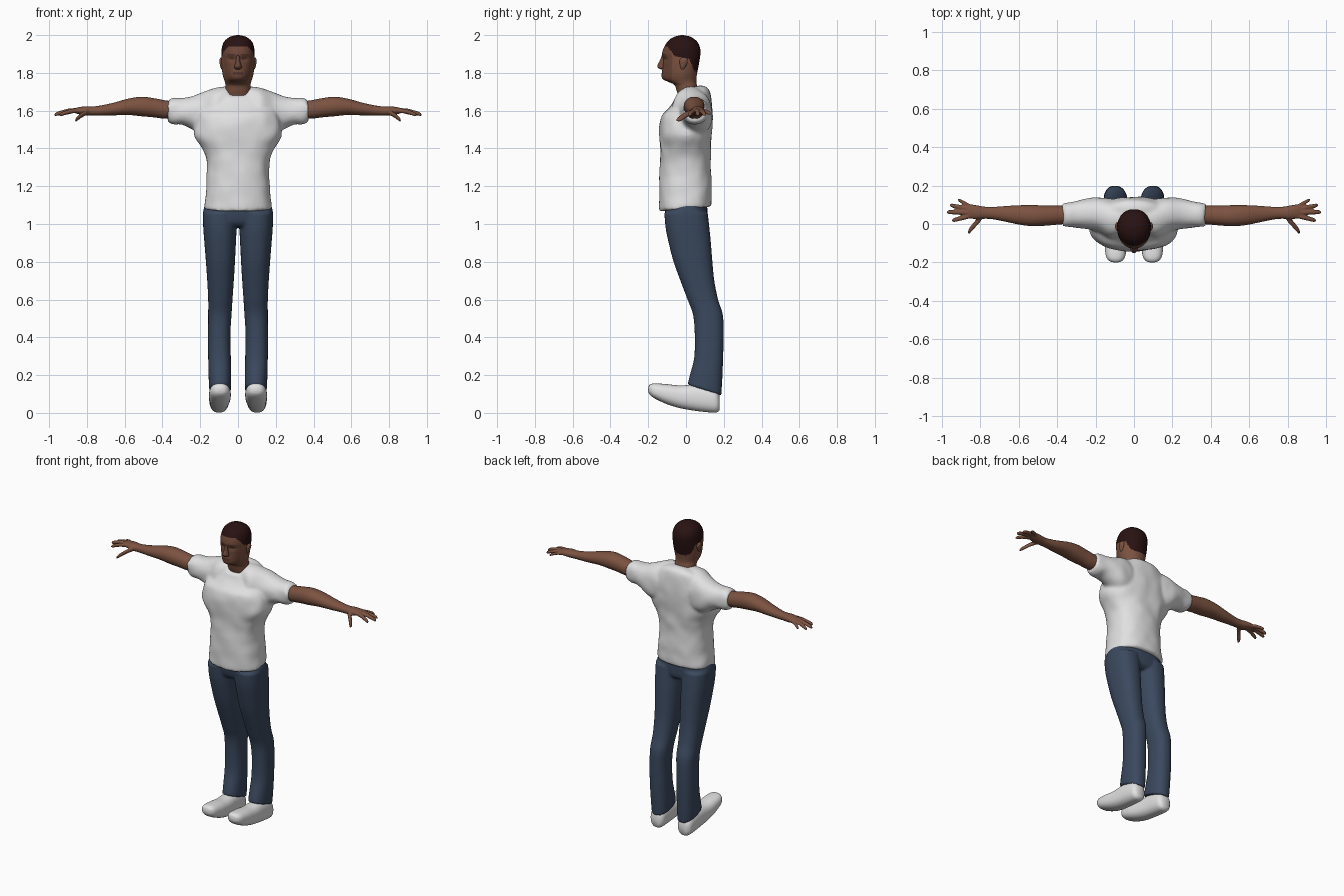
import bpy, bmesh, math
from mathutils import Vector, noise


def material(name, rgb):
    m = bpy.data.materials.new(name)
    m.diffuse_color = (*rgb, 1)
    return m


SKIN = material("skin", (0.20, 0.085, 0.052))
FACE = material("face skin", (0.15, 0.062, 0.038))
DARK = material("brow and lip brown", (0.085, 0.034, 0.024))
HAIR = material("dark hair", (0.022, 0.006, 0.006))
WHITE = material("white cotton", (0.75, 0.75, 0.75))
SHOE = material("white leather", (0.76, 0.76, 0.76))
DENIM = material("blue denim", (0.043, 0.066, 0.112))


def smooth(t):
    t = max(0.0, min(1.0, t))
    return t * t * (3 - 2 * t)


def spline(rows, steps):
    """Catmull-Rom interpolation of station rows."""
    out = []
    for i in range(len(rows) - 1):
        quad = (rows[max(i - 1, 0)], rows[i], rows[i + 1], rows[min(i + 2, len(rows) - 1)])
        for k in range(steps):
            t = k / steps
            out.append([0.5 * (2 * b + (c - a) * t + (2 * a - 5 * b + 4 * c - d) * t * t
                               + (3 * b - a - 3 * c + d) * t ** 3) for a, b, c, d in zip(*quad)])
    return out + [list(rows[-1])]


def loft(bm, axis, rows, side=1, n=32, steps=5, power=2.0, tweak=None):
    """Skin oval sections; row = (position, u min, u max, v min, v max)."""
    rings = []
    for t, u0, u1, v0, v1 in spline(rows, steps):
        ring = []
        for k in range(n):
            a = math.tau * k / n
            c, s = math.cos(a), math.sin(a)
            u = (u0 + u1) / 2 + (u1 - u0) / 2 * math.copysign(abs(c) ** (2 / power), c)
            v = (v0 + v1) / 2 + (v1 - v0) / 2 * math.copysign(abs(s) ** (2 / power), s)
            p = Vector({'x': (t, u, v), 'y': (u, t, v), 'z': (u, v, t)}[axis])
            if tweak:
                p = tweak(p)
            p.x *= side
            ring.append(bm.verts.new(p))
        rings.append(ring)
    for a, b in zip(rings, rings[1:]):
        for k in range(n):
            bm.faces.new((a[k], a[(k + 1) % n], b[(k + 1) % n], b[k]))
    bm.faces.new(rings[0])
    bm.faces.new(rings[-1])


def finish(bm, name, mats, voxel=0, relax=0):
    bmesh.ops.recalc_face_normals(bm, faces=bm.faces)
    for f in bm.faces:
        f.smooth = True
    me = bpy.data.meshes.new(name)
    bm.to_mesh(me)
    bm.free()
    for m in mats:
        me.materials.append(m)
    ob = bpy.data.objects.new(name, me)
    bpy.context.collection.objects.link(ob)
    if voxel:
        r = ob.modifiers.new("blend", 'REMESH')
        r.mode, r.voxel_size, r.use_smooth_shade = 'VOXEL', voxel, True
        s = ob.modifiers.new("relax", 'SMOOTH')
        s.factor, s.iterations = 0.5, relax
    return ob


# T-shirt: torso and sleeves blended together, with light creases
def crease(p):
    q = p + noise.noise_vector(p * 13) * 0.006
    q.z = p.z
    return q


def torso_shape(p):
    q = crease(p)
    q.z += 0.5 * (p.y - 0.02) * smooth((p.z - 1.56) / 0.14)
    q.z += 0.09 * p.y * smooth((1.2 - p.z) / 0.1)
    return q


bm = bmesh.new()
loft(bm, 'z', [(1.08, -.175, .175, -.138, .132), (1.10, -.178, .178, -.142, .135),
               (1.20, -.168, .168, -.142, .135), (1.33, -.166, .166, -.138, .13),
               (1.40, -.19, .19, -.138, .132), (1.47, -.232, .232, -.142, .136),
               (1.54, -.225, .225, -.138, .14), (1.60, -.205, .205, -.12, .14),
               (1.66, -.165, .165, -.09, .125), (1.69, -.12, .12, -.07, .10),
               (1.71, -.078, .078, -.06, .068)], n=64, power=2.4, tweak=torso_shape)
for side in (-1, 1):
    loft(bm, 'x', [(.05, -.06, .115, 1.45, 1.73), (.12, -.075, .13, 1.45, 1.722),
                   (.19, -.04, .14, 1.47, 1.697), (.25, -.025, .13, 1.505, 1.675),
                   (.30, -.02, .118, 1.527, 1.667), (.345, -.016, .112, 1.527, 1.668),
                   (.372, -.012, .106, 1.542, 1.656)], side, power=2.2, tweak=crease)
finish(bm, "t_shirt", [WHITE], 0.01, 3)


# Trousers: hips and two legs, cuffs sloping down to the heel
def cuff(p):
    p.z -= 0.33 * (p.y - 0.1) * smooth((0.3 - p.z) / 0.16)
    return p


bm = bmesh.new()
loft(bm, 'z', [(.985, -.12, .12, -.075, .085), (1.01, -.165, .165, -.10, .11),
               (1.07, -.184, .184, -.113, .113), (1.13, -.16, .16, -.11, .11)], n=48, power=2.4)
for side in (-1, 1):
    loft(bm, 'z', [(.12, .036, .152, .008, .187), (.20, .036, .156, .025, .192),
                   (.30, .038, .158, .044, .197), (.42, .04, .158, .046, .199),
                   (.52, .034, .158, .037, .195), (.60, .029, .158, .008, .17),
                   (.70, .022, .163, -.03, .15), (.80, .016, .17, -.066, .14),
                   (.90, .011, .178, -.092, .132), (.98, .007, .184, -.108, .124),
                   (1.06, .004, .186, -.115, .115)], side, power=2.3, tweak=cuff)
finish(bm, "trousers", [DENIM], 0.008, 3)

# Shoes with raised toes
for side, label in ((-1, "right"), (1, "left")):
    bm = bmesh.new()
    loft(bm, 'y', [(-.2, .085, .105, .115, .132), (-.192, .062, .128, .097, .149),
                   (-.165, .045, .146, .076, .156), (-.1, .038, .153, .046, .152),
                   (-.03, .04, .153, .025, .145), (.05, .045, .153, .011, .15),
                   (.12, .048, .152, .003, .14), (.16, .054, .147, .002, .12),
                   (.178, .07, .13, .014, .09)], side, power=2.4)
    finish(bm, label + "_shoe", [SHOE])

# Arms: forearm, palm and fingers blended together
FINGERS = [  # base x, y, z, tip x, y, z, radius
    (.845, .088, 1.597, .915, .127, 1.582, .0095),
    (.855, .078, 1.600, .957, .098, 1.578, .0105),
    (.855, .060, 1.602, .972, .062, 1.578, .011),
    (.850, .043, 1.600, .945, .018, 1.576, .011),
    (.795, .035, 1.592, .862, -.043, 1.548, .0125)]
for side, label in ((-1, "right"), (1, "left")):
    bm = bmesh.new()
    loft(bm, 'x', [(.30, .005, .09, 1.56, 1.645), (.38, -.002, .096, 1.557, 1.654),
                   (.45, -.008, .096, 1.565, 1.667), (.51, -.012, .098, 1.57, 1.674),
                   (.58, -.006, .098, 1.577, 1.664), (.66, .01, .094, 1.575, 1.642),
                   (.73, .024, .089, 1.574, 1.627), (.775, .027, .09, 1.574, 1.622),
                   (.81, .024, .096, 1.575, 1.623), (.85, .029, .101, 1.583, 1.617),
                   (.872, .04, .092, 1.59, 1.61)], side, power=2.1)
    for *v, r in FINGERS:
        a, b = Vector(v[:3]), Vector(v[3:])
        rows = []
        for t, k in ((0, 1.15), (.4, 1.1), (.8, 1), (.94, .85), (1, .45)):
            p = a.lerp(b, t) + Vector((0, 0, .006 * math.sin(math.pi * t)))
            w = r * k * (1.35 if b.y < 0 else 1.05)
            rows.append((p.x, p.y - w, p.y + w, p.z - r * k, p.z + r * k))
        loft(bm, 'x', rows, side, n=16, steps=3)
    finish(bm, label + "_arm", [SKIN], 0.005, 2)


# Head and neck, narrowing towards the chin
def jaw(p):
    front = smooth((-p.y - .01) / .12)
    low = smooth((1.87 - p.z) / .1) * smooth((p.z - 1.735) / .02)
    p.x *= 1 - front * (0.08 + 0.22 * low)
    socket = math.exp(-((p.z - 1.873) / .011) ** 2 - ((abs(p.x) - .034) / .018) ** 2)
    if p.y < -.06:
        p.y += .008 * socket
    return p


bm = bmesh.new()
loft(bm, 'z', [(1.65, -.07, .07, -.03, .07), (1.70, -.068, .068, -.048, .066),
               (1.735, -.067, .067, -.06, .058), (1.75, -.069, .069, -.088, .055),
               (1.764, -.074, .074, -.119, .055), (1.78, -.08, .08, -.129, .056),
               (1.80, -.084, .084, -.128, .059), (1.84, -.087, .087, -.122, .067),
               (1.875, -.088, .088, -.122, .073), (1.90, -.088, .088, -.127, .076),
               (1.93, -.086, .086, -.119, .075), (1.96, -.077, .077, -.102, .063),
               (1.98, -.06, .06, -.082, .043), (1.993, -.037, .037, -.056, .018),
               (2.0, -.006, .006, -.027, -.015)], n=80, steps=6, power=2.2, tweak=jaw)
# nose
loft(bm, 'z', [(1.818, -.01, .01, -.134, -.105), (1.826, -.02, .02, -.146, -.105),
               (1.838, -.018, .018, -.152, -.105), (1.862, -.011, .011, -.14, -.105),
               (1.892, -.009, .009, -.128, -.105)], n=24)
# ears
for side in (-1, 1):
    loft(bm, 'z', [(1.818, .078, .086, -.024, -.012), (1.83, .076, .093, -.03, -.004),
                   (1.855, .076, .098, -.034, .008), (1.872, .076, .098, -.032, .008),
                   (1.882, .08, .09, -.022, 0)], side, n=20)


def hairline(y):
    line = ((-.2, 1.942), (-.095, 1.938), (-.06, 1.89), (.02, 1.872), (.045, 1.81), (.1, 1.80))
    for (y0, z0), (y1, z1) in zip(line, line[1:]):
        if y <= y1:
            return z0 + (z1 - z0) * (y - y0) / (y1 - y0)
    return 1.8


# colour by hairline, then brows, eyes and lips on the front of the face
bm.normal_update()
for f in bm.faces:
    c = f.calc_center_median()
    x, front = abs(c.x), c.y < -.075
    if c.z > hairline(c.y) and x < .0885:
        f.material_index = 3
    elif front and c.z > 1.75:
        brow = 1.893 < c.z < 1.902 and .014 < x < .056
        eye = 1.868 < c.z < 1.879 and .021 < x < .047
        lips = 1.79 < c.z < 1.803 and x < .027
        f.material_index = 2 if (brow or eye or lips) else 1
finish(bm, "head", [SKIN, FACE, DARK, HAIR])
